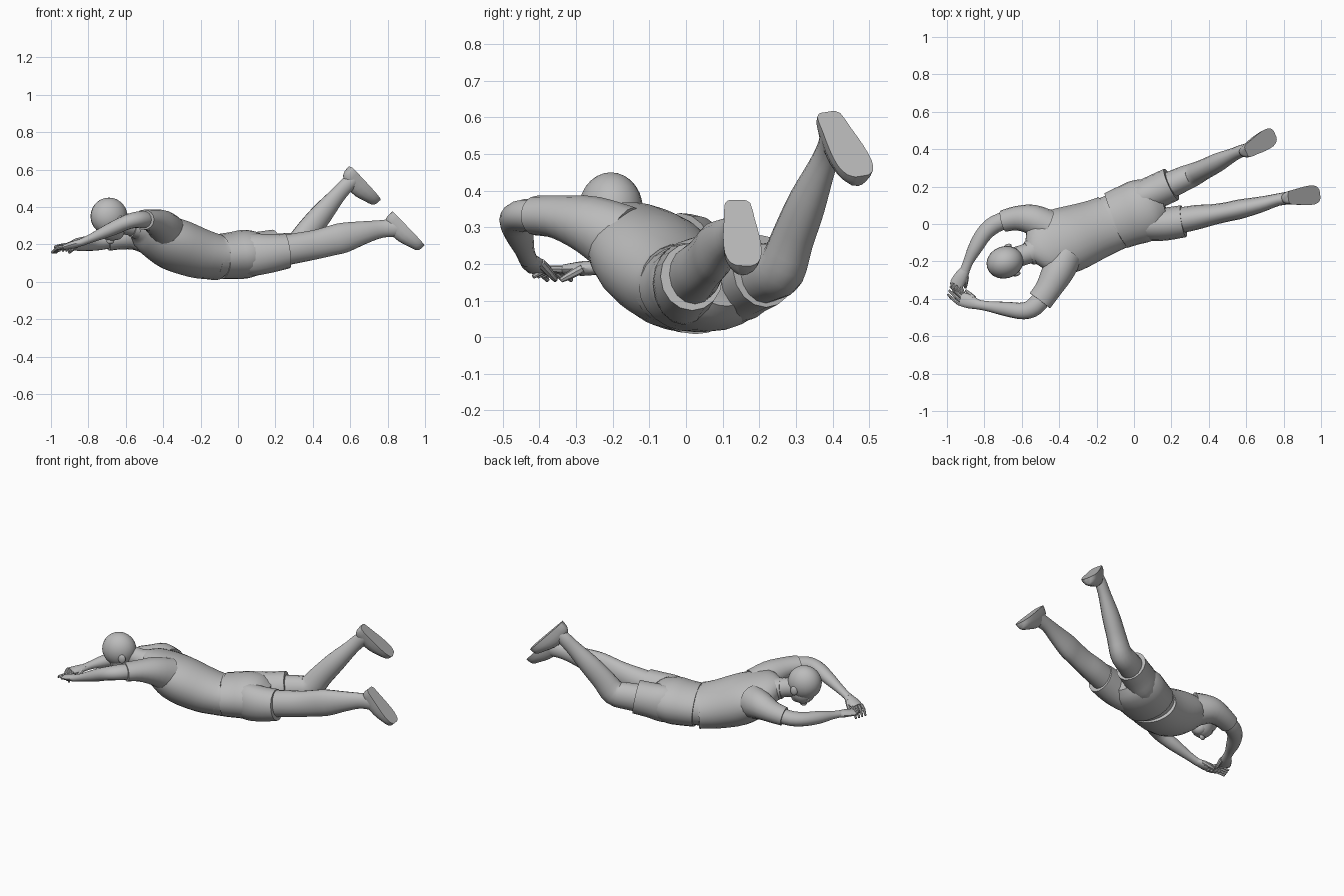
import bpy, bmesh, math
from mathutils import Vector, Matrix

cube = bpy.data.objects.get("Cube")
if cube:
    bpy.data.objects.remove(cube)

GREY = (0.5, 0.5, 0.5, 1)
mat = bpy.data.materials.new("plain grey")
mat.use_nodes = True
mat.diffuse_color = GREY
mat.node_tree.nodes["Principled BSDF"].inputs["Base Color"].default_value = GREY


def finish(name, bm, angle=40):
    bmesh.ops.remove_doubles(bm, verts=bm.verts, dist=0.0003)
    bmesh.ops.recalc_face_normals(bm, faces=bm.faces)
    mesh = bpy.data.meshes.new(name)
    bm.to_mesh(mesh)
    bm.free()
    mesh.materials.append(mat)
    ob = bpy.data.objects.new(name, mesh)
    bpy.context.collection.objects.link(ob)
    bpy.ops.object.select_all(action='DESELECT')
    ob.select_set(True)
    bpy.context.view_layer.objects.active = ob
    bpy.ops.object.shade_smooth_by_angle(angle=math.radians(angle))
    return ob


def smooth_rows(rows, steps):
    """Catmull-Rom through all columns of the ring list."""
    out = []
    for i in range(len(rows) - 1):
        a, b, c, d = (rows[max(0, min(len(rows) - 1, i + k))] for k in (-1, 0, 1, 2))
        for s in range(steps):
            t = s / steps
            out.append([0.5 * (2 * q + (r - p) * t + (2 * p - 5 * q + 4 * r - w) * t * t
                               + (3 * q - p - 3 * r + w) * t ** 3)
                        for p, q, r, w in zip(a, b, c, d)])
    return out + [list(rows[-1])]


def tube(name, rows, roll=0, sides=16, steps=3, up=(0, 0, 1), flat=False):
    """Loft of ellipses; each row is x, y, z, half width, half height."""
    rows = smooth_rows(rows, steps)
    pts = [Vector(r[:3]) for r in rows]
    bm = bmesh.new()
    rings = []
    for i, (p, r) in enumerate(zip(pts, rows)):
        t = (pts[min(i + 1, len(pts) - 1)] - pts[max(i - 1, 0)]).normalized()
        side = Vector(up).cross(t).normalized()
        side.rotate(Matrix.Rotation(math.radians(roll), 3, t))
        top = t.cross(side)
        ring = []
        for k in range(sides):
            a = 2 * math.pi * k / sides
            h = math.sin(a)
            if flat:
                h = max(h, 0)
            ring.append(bm.verts.new(p + side * r[3] * math.cos(a) + top * r[4] * h))
        rings.append(ring)
    for a, b in zip(rings, rings[1:]):
        for k in range(sides):
            n = (k + 1) % sides
            bm.faces.new((a[k], a[n], b[n], b[k]))
    bm.faces.new(rings[0])
    bm.faces.new(rings[-1])
    return finish(name, bm)


def ball(name, loc, radii, turn):
    bm = bmesh.new()
    m = Matrix.Translation(loc) @ turn @ Matrix.Diagonal((*radii, 1))
    bmesh.ops.create_uvsphere(bm, u_segments=20, v_segments=14, radius=1, matrix=m)
    return finish(name, bm, 60)


# Shirt, waistband and seat of the shorts
tube("shirt", [(-.555, -.155, .295, .06, .055), (-.50, -.13, .285, .15, .085),
               (-.43, -.105, .245, .178, .118), (-.34, -.08, .2, .18, .138),
               (-.22, -.035, .155, .163, .133), (-.135, .0, .135, .156, .122),
               (-.115, .01, .133, .158, .123)], roll=-12, sides=24)
tube("waistband", [(-.14, -.005, .135, .148, .114), (-.06, .03, .138, .15, .116)], sides=24)
tube("shorts_seat", [(-.098, .018, .135, .158, .121), (-.03, .045, .14, .164, .126),
                     (.04, .07, .148, .17, .13), (.11, .095, .152, .15, .112),
                     (.16, .11, .155, .09, .07)], sides=24)

# Shorts legs, bare legs and shoes
tube("shorts_left_leg", [(.0, -.0, .14, .07, .1), (.08, -.005, .145, .085, .112),
                         (.17, .0, .152, .088, .104), (.265, .015, .165, .086, .093)])
tube("shorts_right_leg", [(-.02, .11, .145, .07, .1), (.05, .145, .152, .088, .112),
                          (.12, .175, .165, .092, .104), (.2, .212, .18, .092, .1)])
tube("left_leg", [(.2, .01, .16, .07, .082), (.33, .035, .183, .066, .08),
                  (.42, .05, .2, .056, .078), (.5, .065, .22, .052, .08),
                  (.57, .08, .237, .052, .08), (.68, .105, .265, .042, .06),
                  (.77, .13, .283, .033, .047), (.85, .142, .29, .036, .05)])
tube("right_leg", [(.14, .185, .168, .072, .085), (.25, .235, .18, .068, .08),
                   (.32, .265, .195, .062, .076), (.375, .292, .27, .055, .068),
                   (.45, .33, .365, .05, .06), (.53, .37, .46, .036, .045),
                   (.575, .39, .51, .033, .042), (.62, .4, .55, .034, .04)])

SHOE = [(0, .018, .035), (.05, .035, .065), (.28, .042, .088), (.55, .05, .085),
        (.8, .051, .064), (.95, .038, .05), (1, .018, .036)]


def shoe(name, heel, toe, ankle):
    heel, toe, ankle = Vector(heel), Vector(toe), Vector(ankle)
    d = (toe - heel).normalized()
    up = ankle - (heel + toe) / 2
    up -= d * up.dot(d)
    tube(name, [(*heel.lerp(toe, f), w, h) for f, w, h in SHOE], up=up, flat=True, steps=2)


shoe("left_shoe", (.825, .14, .375), (.995, .16, .195), (.79, .135, .28))
shoe("right_shoe", (.6, .385, .615), (.755, .48, .44), (.57, .39, .5))

# Sleeves and arms
tube("left_sleeve", [(-.37, -.18, .265, .09, .1), (-.41, -.26, .305, .085, .082),
                     (-.46, -.35, .328, .07, .06), (-.503, -.41, .332, .068, .054)])
tube("right_sleeve", [(-.47, -.01, .24, .09, .1), (-.55, .025, .25, .08, .082),
                      (-.63, .03, .235, .065, .063), (-.7, .015, .22, .058, .055)])
tube("left_arm", [(-.48, -.38, .33, .05, .046), (-.53, -.44, .333, .05, .044),
                  (-.59, -.465, .32, .045, .04), (-.68, -.455, .28, .039, .036),
                  (-.78, -.44, .235, .027, .024), (-.84, -.43, .21, .026, .02)])
tube("right_arm", [(-.66, .03, .23, .045, .045), (-.74, .0, .212, .047, .043),
                   (-.8, -.05, .205, .044, .04), (-.85, -.13, .2, .038, .036),
                   (-.885, -.2, .195, .027, .024), (-.905, -.25, .19, .026, .02)])


# Hands: a flat palm, four curled fingers and a thumb
def hand(name, wrist, knuckle, tip, thumb_side):
    wrist, knuckle, tip = Vector(wrist), Vector(knuckle), Vector(tip)
    across = Vector((0, 0, 1)).cross(knuckle - wrist).normalized()
    tube(name + "_palm", [(*wrist, .025, .019), (*wrist.lerp(knuckle, .5), .036, .02),
                          (*knuckle, .038, .015)], sides=12)
    for i in range(4):
        off = across * (i - 1.5) * .019
        mid = knuckle.lerp(tip, .5) + Vector((0, 0, .01))
        tube(f"{name}_finger_{i + 1}", [(*(knuckle + off), .01, .011),
                                        (*(mid + off * 1.15), .009, .009),
                                        (*(tip + off * 1.2), .006, .006)], sides=8)
    base = wrist.lerp(knuckle, .35) + across * thumb_side * .025
    end = base + (knuckle - wrist) * .55 + across * thumb_side * .025 - Vector((0, 0, .03))
    tube(name + "_thumb", [(*base, .014, .013), (*base.lerp(end, .6), .011, .011),
                           (*end, .007, .007)], sides=8)


hand("left_hand", (-.83, -.432, .213), (-.925, -.4, .185), (-.985, -.345, .155), -1)
hand("right_hand", (-.9, -.24, .19), (-.95, -.325, .185), (-.925, -.4, .165), 1)

# Neck and collar
tube("neck", [(-.49, -.125, .285, .07, .062), (-.56, -.155, .3, .056, .056),
              (-.67, -.19, .325, .056, .06)])
tube("collar", [(-.535, -.145, .293, .074, .066), (-.565, -.157, .298, .064, .06)])

# Head, face down with the crown pointing along the body
turn = Matrix.Rotation(math.atan2(-.3, -.95), 4, 'Z')
centre = Vector((-.69, -.205, .35))
HEAD = {"skull": ((0, 0, 0), (.1, .086, .1)),
        "face": ((-.012, 0, -.055), (.075, .066, .075)),
        "jaw": ((-.04, 0, -.085), (.042, .045, .042)),
        "nose": ((-.008, 0, -.13), (.022, .013, .018)),
        "brow": ((.03, 0, -.088), (.02, .048, .02))}
for side, sign in (("left", 1), ("right", -1)):
    HEAD[side + "_ear"] = ((-.04, sign * .078, -.025), (.022, .012, .028))
for name, (offset, radii) in HEAD.items():
    ball(name, centre + turn.to_3x3() @ Vector(offset), radii, turn)
